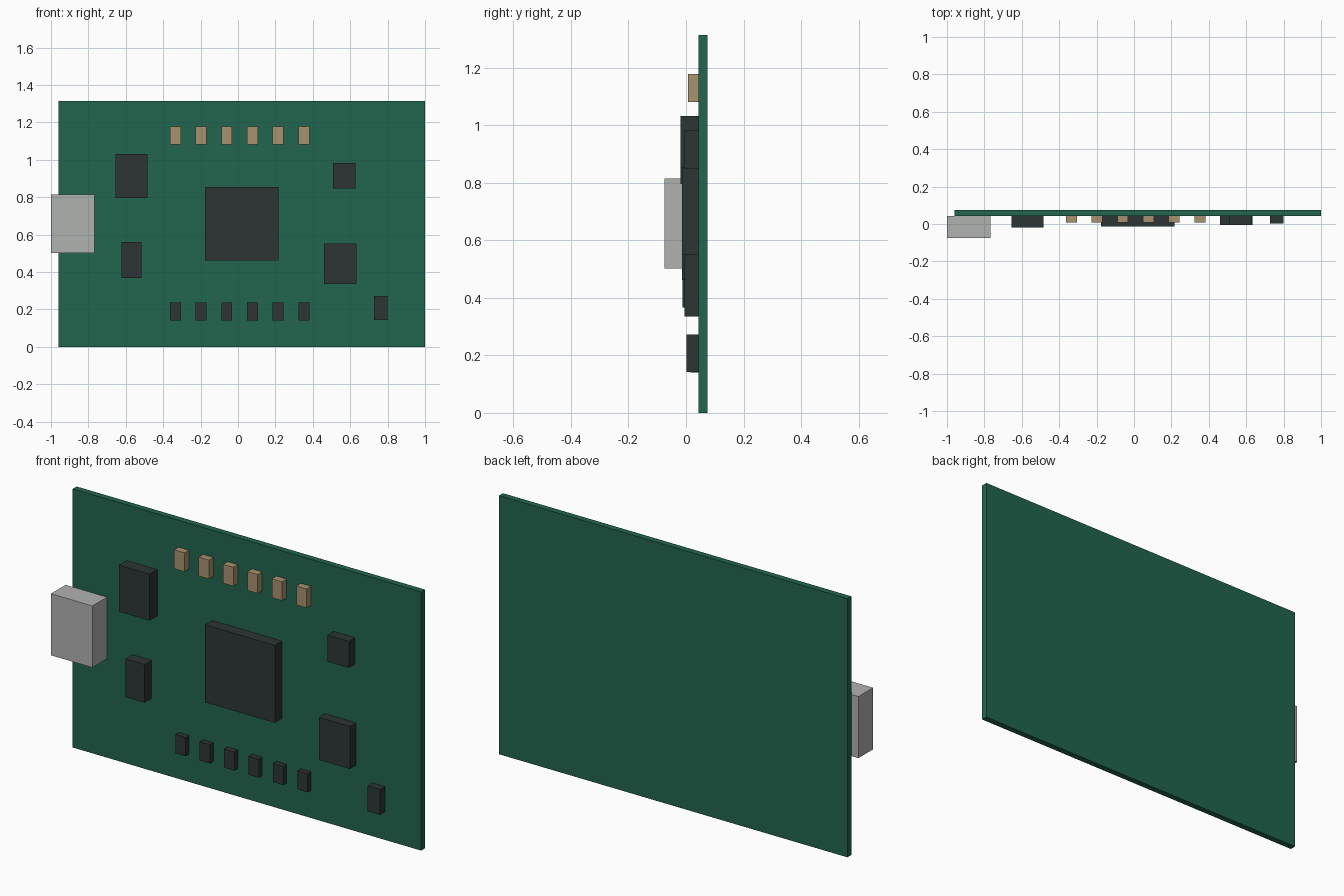
import bpy

if "Cube" in bpy.data.objects:
    bpy.data.objects.remove(bpy.data.objects["Cube"])


def material(name, rgb):
    m = bpy.data.materials.new(name)
    m.diffuse_color = (*rgb, 1.0)
    m.use_nodes = True
    m.node_tree.nodes["Principled BSDF"].inputs["Base Color"].default_value = m.diffuse_color
    return m


GREEN = material("board_green", (0.0152, 0.130, 0.078))
BLACK = material("chip_black", (0.026, 0.035, 0.035))
METAL = material("connector_grey", (0.434, 0.445, 0.434))
TAN = material("capacitor_tan", (0.392, 0.287, 0.162))

FACE = 0.043  # y of the board's front face


def block(name, mat, x0, x1, z0, z1, y0, y1=FACE):
    """Box between two corners."""
    bpy.ops.mesh.primitive_cube_add(size=1)
    o = bpy.context.object
    o.name = name
    o.data.name = name
    for v in o.data.vertices:
        v.co = (x0 if v.co.x < 0 else x1,
                y0 if v.co.y < 0 else y1,
                z0 if v.co.z < 0 else z1)
    o.data.materials.append(mat)
    return o


# Board and edge connector
block("circuit_board", GREEN, -0.96, 1.0, 0.0, 1.315, FACE, 0.0745)
block("edge_connector", METAL, -1.0, -0.767, 0.503, 0.816, -0.0745)

# Chips
block("main_processor", BLACK, -0.176, 0.217, 0.462, 0.856, -0.0145)
block("memory_chip", BLACK, -0.656, -0.484, 0.796, 1.032, -0.0195)
block("regulator_chip", BLACK, -0.624, -0.517, 0.367, 0.562, -0.013)
block("sensor_chip", BLACK, 0.508, 0.628, 0.848, 0.983, -0.006)
block("controller_chip", BLACK, 0.460, 0.634, 0.336, 0.552, -0.006)
block("crystal", BLACK, 0.728, 0.798, 0.143, 0.272, 0.002)

# Rows of capacitors (top) and resistors (bottom)
for i in range(6):
    x = -0.335 + 0.1374 * i
    block(f"capacitor_{i + 1}", TAN, x - 0.029, x + 0.029, 1.082, 1.178, 0.007)
    block(f"resistor_{i + 1}", BLACK, x - 0.029, x + 0.029, 0.141, 0.236, 0.016)
